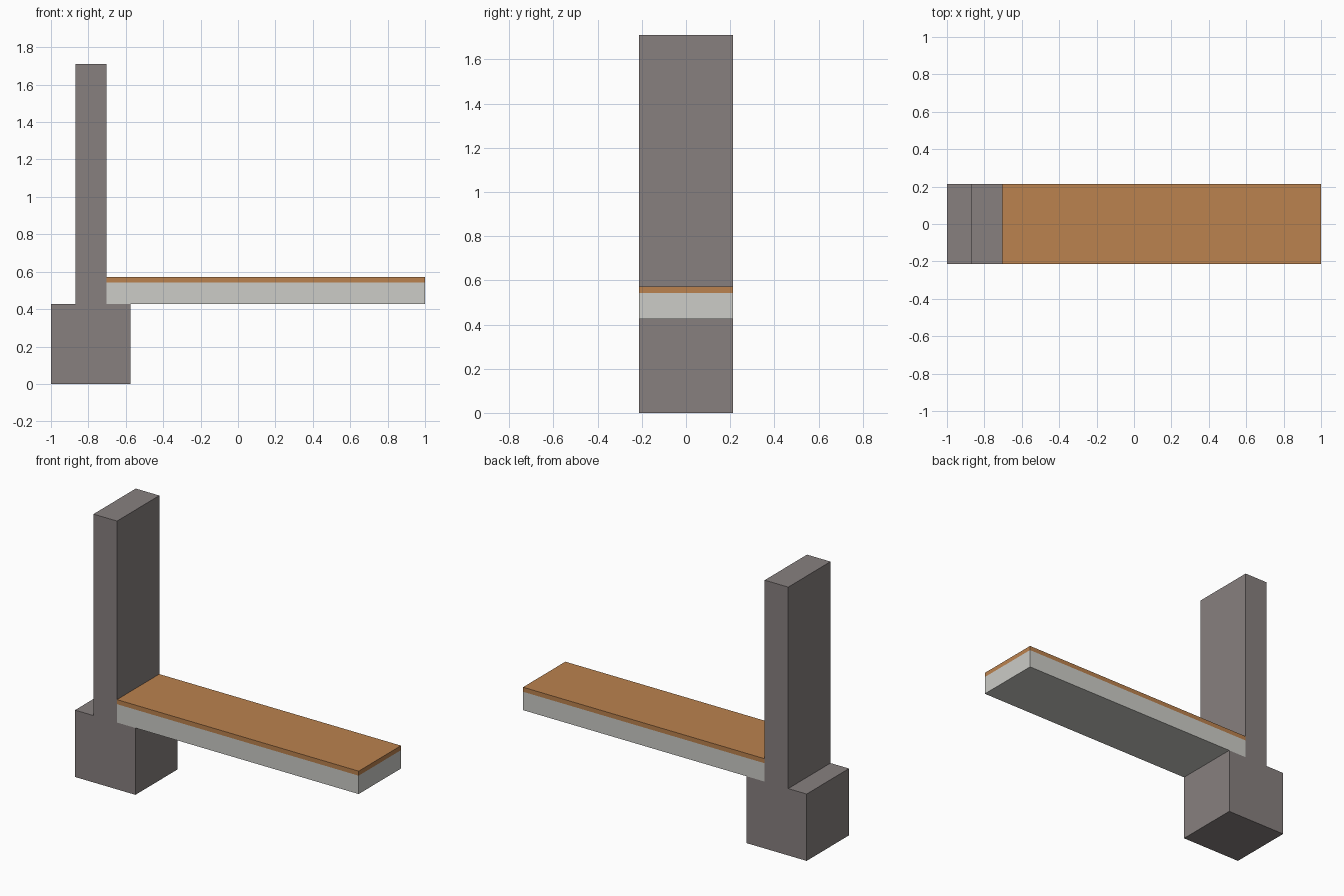
import bpy

if "Cube" in bpy.data.objects:
    bpy.data.objects.remove(bpy.data.objects["Cube"])

DEPTH = 0.426


def srgb(r, g, b):
    lin = lambda c: c / 12.92 if c <= 0.04045 else ((c + 0.055) / 1.055) ** 2.4
    return (lin(r / 255), lin(g / 255), lin(b / 255), 1.0)


def material(name, rgb):
    mat = bpy.data.materials.new(name)
    mat.diffuse_color = srgb(*rgb)
    mat.use_nodes = True
    mat.node_tree.nodes["Principled BSDF"].inputs["Base Color"].default_value = mat.diffuse_color
    return mat


def extrude_profile(name, profile, mat):
    """Extrude an x/z outline along y, centred on y = 0."""
    n = len(profile)
    verts = [(x, y, z) for y in (-DEPTH / 2, DEPTH / 2) for x, z in profile]
    faces = [tuple(range(n)), tuple(reversed(range(n, 2 * n)))]
    faces += [(i, i + n, (i + 1) % n + n, (i + 1) % n) for i in range(n)]
    mesh = bpy.data.meshes.new(name)
    mesh.from_pydata(verts, [], faces)
    mesh.materials.append(mat)
    mesh.update()
    obj = bpy.data.objects.new(name, mesh)
    bpy.context.collection.objects.link(obj)
    return obj


def rect(x0, x1, z0, z1):
    return [(x0, z0), (x1, z0), (x1, z1), (x0, z1)]


masonry = material("warm grey masonry", (135, 128, 127))
concrete = material("light concrete", (204, 204, 199))
wood = material("brown wood", (187, 130, 78))

# Footing and wall in one stepped outline
extrude_profile("footing_and_wall", [
    (-1.0, 0.0), (-0.574, 0.0), (-0.574, 0.426), (-0.704, 0.426),
    (-0.704, 1.71), (-0.87, 1.71), (-0.87, 0.426), (-1.0, 0.426)], masonry)

# Floor slab and its wooden covering
extrude_profile("floor_slab", rect(-0.704, 1.0, 0.426, 0.543), concrete)
extrude_profile("wood_floor", rect(-0.704, 1.0, 0.543, 0.572), wood)
